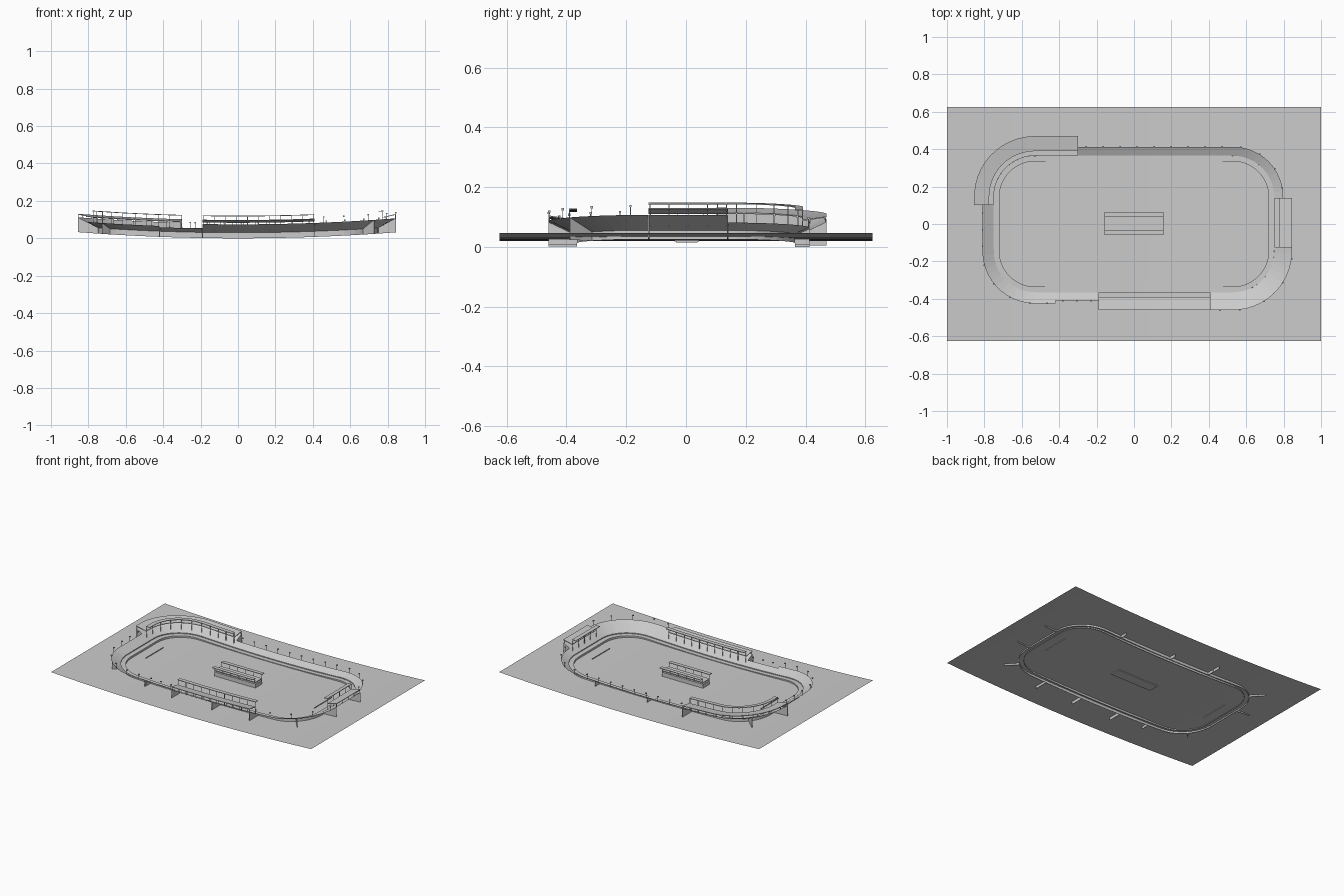
import bpy, bmesh, math

if "Cube" in bpy.data.objects:
    bpy.data.objects.remove(bpy.data.objects["Cube"])

# Plan of the bowl: rounded rectangle, walked counter-clockwise from the front middle
CX, CY, R = 0.53, 0.145, 0.22
ARC = R * math.pi / 2
TOTAL = 4 * CX + 4 * CY + 4 * ARC


def bend(x):
    return 0.045 * x * x


def rim(s, d):
    """Point at distance s along the rim, pushed outwards by d."""
    s %= TOTAL
    parts = [(CX, 0, -CY, -90, 1, 0), (2 * CY, CX, -CY, 0, 0, 1), (2 * CX, CX, CY, 90, -1, 0),
             (2 * CY, -CX, CY, 180, 0, -1), (CX, -CX, -CY, 270, 1, 0)]
    for length, x, y, ang, tx, ty in parts:
        a = math.radians(ang)
        if s <= length:
            return (x + tx * s + (R + d) * math.cos(a), y + ty * s + (R + d) * math.sin(a))
        s -= length
        if s <= ARC:
            a += s / R
            cx, cy = x + tx * length, y + ty * length
            return (cx + (R + d) * math.cos(a), cy + (R + d) * math.sin(a))
        s -= ARC
    return (0, -CY - R - d)


def finish(name, bm):
    me = bpy.data.meshes.new(name)
    bm.to_mesh(me)
    bm.free()
    ob = bpy.data.objects.new(name, me)
    bpy.context.collection.objects.link(ob)
    return ob


def sweep(bm, profile, s0, s1, closed=False):
    """Sweep a (offset, height) profile along the rim."""
    n = max(2, math.ceil((s1 - s0) / 0.03))
    rows = []
    for i in range(n + 1):
        row = []
        for d, z in profile:
            x, y = rim(s0 + (s1 - s0) * i / n, d)
            row.append(bm.verts.new((x, y, z + bend(x))))
        rows.append(row)
    m = len(profile)
    for a, b in zip(rows, rows[1:]):
        for j in range(m if closed else m - 1):
            k = (j + 1) % m
            bm.faces.new((a[j], b[j], b[k], a[k]))
    if closed:
        bm.faces.new(rows[0])
        bm.faces.new(rows[-1][::-1])


def box(bm, x0, x1, y0, y1, z0, z1):
    v = [bm.verts.new((x, y, z)) for z in (z0, z1) for x, y in ((x0, y0), (x1, y0), (x1, y1), (x0, y1))]
    for f in ((3, 2, 1, 0), (4, 5, 6, 7), (0, 1, 5, 4), (1, 2, 6, 5), (2, 3, 7, 6), (3, 0, 4, 7)):
        bm.faces.new([v[i] for i in f])


def post(bm, s, d, z0, z1, t=0.0025):
    x, y = rim(s, d)
    b = bend(x)
    box(bm, x - t, x + t, y - t, y + t, z0 + b, z1 + b)


def top(d):
    return 0.03 + 0.47 * d


def sheet(name, hx, hy, z, n=24):
    """Curved ground sheet."""
    bm = bmesh.new()
    rows = []
    for i in range(n + 1):
        x = -hx + 2 * hx * i / n
        rows.append([bm.verts.new((x, y, z + 0.027 * x * x)) for y in (-hy, hy)])
    for a, b in zip(rows, rows[1:]):
        bm.faces.new((a[0], b[0], b[1], a[1]))
    return finish(name, bm)


# Ground
sheet("ground", 1.0, 0.625, 0.02)

# Walkway and low wall around the field
bm = bmesh.new()
sweep(bm, [(-0.03, 0.005), (-0.03, 0.024), (0, 0.024)], 0, TOTAL)
sweep(bm, [(0, 0), (0, 0.03)], 0, TOTAL)
finish("inner_walkway", bm)

# Stand sections: name, start, end, depth, roofed
sections = [
    ("front_stand", -0.19, 0.41, 0.095, True),
    ("front_right_terrace", 0.41, 0.8956, 0.095, False),
    ("right_stand", 0.8956, 1.1606, 0.095, True),
    ("back_terrace", 1.1606, 2.3412, 0.048, False),
    ("back_left_stand", 2.3412, 2.96, 0.105, True),
    ("left_terrace", 2.96, 3.662, 0.06, False),
    ("front_left_terrace", 3.662, TOTAL - 0.19, 0.045, False),
]
extra_fins = [0.12, 0.68, 1.631, 2.031, 2.75, 3.38]

for name, s0, s1, w, roofed in sections:
    # Sloping seating deck
    bm = bmesh.new()
    sweep(bm, [(0, 0.03), (w, top(w))], s0, s1)
    finish(name + "_deck", bm)

    # Radial support walls
    bm = bmesh.new()
    for s in [s0 + 0.001, s1 - 0.001] + [e for e in extra_fins if s0 < e < s1]:
        sweep(bm, [(0, 0), (w, 0), (w, top(w)), (0, 0.03)], s - 0.001, s + 0.001, True)
    finish(name + "_support_walls", bm)

    if roofed:
        # Raised front strip and lower sloping back roof
        bm = bmesh.new()
        sweep(bm, [(0, 0.117), (0.027, 0.117), (0.027, 0.121), (0, 0.121)], s0, s1, True)
        sweep(bm, [(0.027, 0.083), (w, 0.094), (w, 0.098), (0.027, 0.087)], s0, s1, True)
        finish(name + "_roof", bm)
        # Roof posts
        bm = bmesh.new()
        n = round((s1 - s0) / 0.06)
        for i in range(n + 1):
            s = s0 + 0.004 + (s1 - s0 - 0.008) * i / n
            post(bm, s, 0.025, top(0.025), 0.118, 0.0015)
            post(bm, s, w - 0.003, top(w) - 0.002, 0.095, 0.0015)
        finish(name + "_roof_posts", bm)
    else:
        # Lamps along the back edge
        bm = bmesh.new()
        n = max(1, round((s1 - s0) / 0.09))
        for i in range(n):
            s = s0 + (s1 - s0) * (i + 0.5) / n
            post(bm, s, w, top(w) - 0.003, top(w) + 0.028, 0.001)
            post(bm, s, w, top(w) + 0.026, top(w) + 0.033, 0.004)
        finish(name + "_lamps", bm)

# Low kerbs at both ends of the field
for side, name in ((-1, "left_kerb"), (1, "right_kerb")):
    bm = bmesh.new()
    x = side * 0.648
    box(bm, x - 0.002, x + 0.002, -0.09, 0.105, 0.028, 0.036)
    finish(name, bm)

# Centre pavilion: base, middle slab, and two raised edge strips on posts
bm = bmesh.new()
box(bm, -0.158, 0.158, -0.034, 0.039, 0.015, 0.048)
finish("pavilion_base", bm)
bm = bmesh.new()
box(bm, -0.158, 0.158, -0.034, 0.039, 0.056, 0.06)
for y0, y1 in ((-0.06, -0.034), (0.039, 0.065)):
    box(bm, -0.158, 0.158, y0, y1, 0.084, 0.088)
finish("pavilion_roof", bm)
bm = bmesh.new()
for i in range(6):
    x = -0.154 + 0.308 * i / 5
    for y in (-0.036, 0.041):
        box(bm, x - 0.002, x + 0.002, y - 0.002, y + 0.002, 0.018, 0.085)
finish("pavilion_posts", bm)
